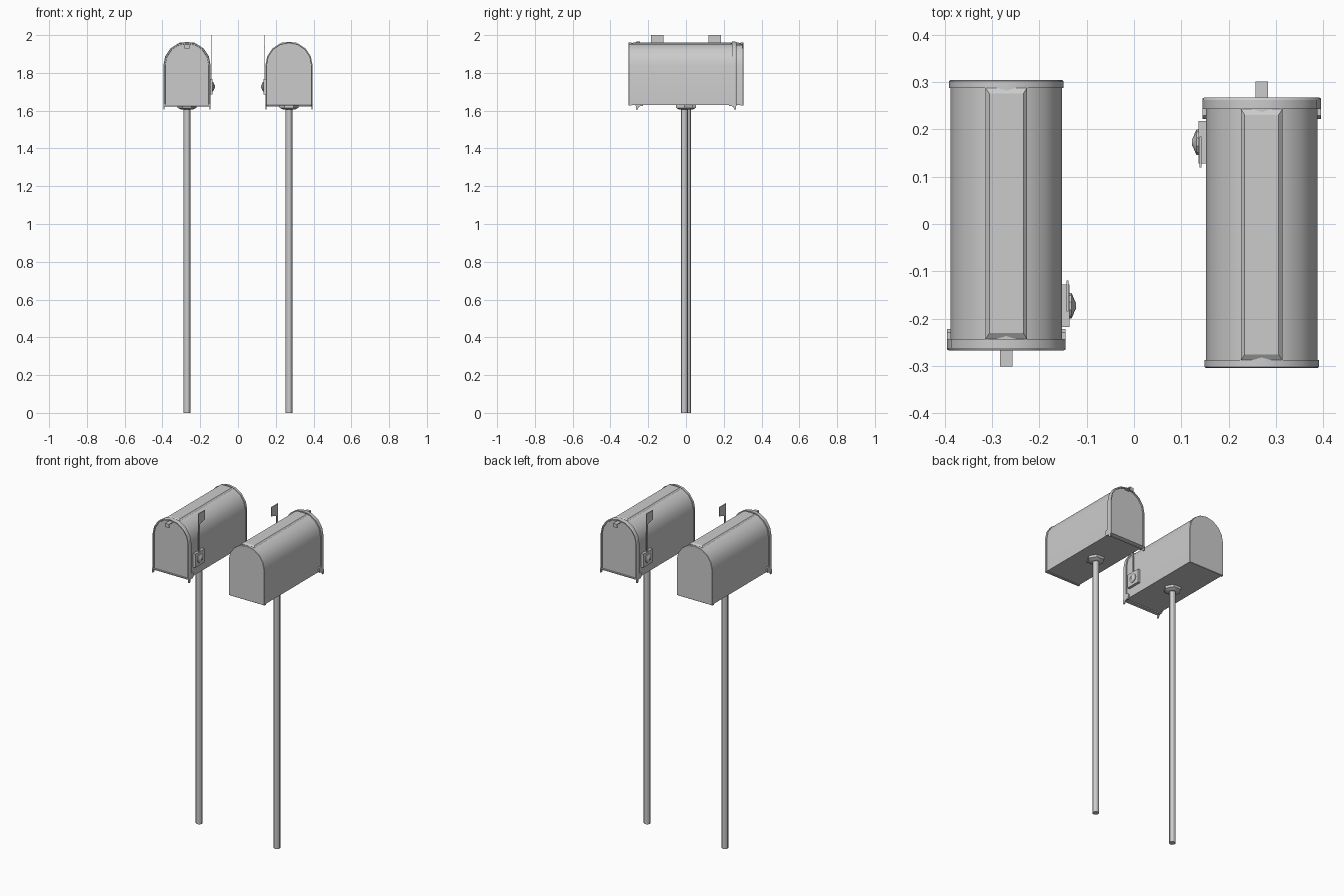
import bpy, bmesh
from math import pi, cos, sin, radians
from mathutils import Matrix, Vector

cube = bpy.data.objects.get("Cube")
if cube:
    bpy.data.objects.remove(cube)

grey = bpy.data.materials.new("galvanised_grey")
grey.use_nodes = True
COLOUR = (0.6, 0.6, 0.6, 1)
grey.diffuse_color = COLOUR
grey.node_tree.nodes["Principled BSDF"].inputs["Base Color"].default_value = COLOUR

OFFSET = 0.27   # distance of each mailbox from the centre
FLOOR = 1.63    # underside of the box
SPRING = 1.84   # height where the arch starts
WALL = 0.118    # half width of the box
parts = []


def finish(name, bm):
    """Place one copy per mailbox; the second is turned half way round."""
    bmesh.ops.recalc_face_normals(bm, faces=bm.faces)
    bm.transform(Matrix.Translation((-OFFSET, 0, 0)))
    for side, angle in (("right", 0), ("left", pi)):
        mesh = bpy.data.meshes.new(f"{side}_{name}")
        bm.to_mesh(mesh)
        mesh.materials.append(grey)
        mesh.transform(Matrix.Rotation(angle, 4, 'Z'))
        obj = bpy.data.objects.new(f"{side}_{name}", mesh)
        bpy.context.collection.objects.link(obj)
        parts.append(obj)
    bm.free()


def loft(bm, rings):
    """Skin a list of equal closed rings and cap both ends."""
    rows = [[bm.verts.new(p) for p in ring] for ring in rings]
    n = len(rows[0])
    for a, b in zip(rows, rows[1:]):
        for i in range(n):
            j = (i + 1) % n
            bm.faces.new((a[i], a[j], b[j], b[i]))
    bm.faces.new(rows[0])
    bm.faces.new(rows[-1])


def arch(w, y, steps=8):
    """Tunnel outline of half width w at depth y."""
    low = FLOOR - (w - WALL)
    curve = [(w * cos(pi * i / steps), y, SPRING + w * sin(pi * i / steps))
             for i in range(steps + 1)]
    return [(w, y, low)] + curve + [(-w, y, low)]


def disc(r, z, sides, y=0.0):
    return [(r * cos(2 * pi * i / sides), y + r * sin(2 * pi * i / sides), z)
            for i in range(sides)]


def side_plate(bm, outline, x0, x1):
    """Plate cut from a (y, z) outline, thick along x."""
    loft(bm, [[(x, y, z) for y, z in outline] for x in (x0, x1)])


def rect(y0, y1, z0, z1):
    return [(y0, z0), (y1, z0), (y1, z1), (y0, z1)]


# Box shell with its folded back cap
bm = bmesh.new()
loft(bm, [arch(w, y) for w, y in ((0.119, 0.304), (0.121, 0.302), (0.121, 0.288),
                                  (WALL, 0.288), (WALL, -0.25))])
finish("box", bm)

# Raised pressing along the roof, tapered at its ends
bm = bmesh.new()
top = SPRING + WALL
loft(bm, [[(x * w, y, z) for x, y in ((-1, -0.243 + e), (1, -0.243 + e),
                                      (1, 0.288 - e), (-1, 0.288 - e))]
          for w, e, z in ((0.044, 0, top - 0.004), (0.036, 0.012, top + 0.004))])
finish("roof_ridge", bm)

# Door with a rolled rim and a recessed face
bm = bmesh.new()
loft(bm, [arch(w, y) for w, y in ((0.116, -0.243), (0.125, -0.243), (0.125, -0.262),
                                  (0.122, -0.267), (0.116, -0.267), (0.115, -0.260))])
finish("door", bm)

# Hinge ears and door feet on both sides
bm = bmesh.new()
ear = [(-0.25, 1.625), (-0.229, 1.625), (-0.222, 1.635), (-0.222, 1.65),
       (-0.229, 1.66), (-0.25, 1.66)]
foot = [(-0.266, 1.635), (-0.266, 1.606), (-0.256, 1.606), (-0.245, 1.635)]
for s in (-1, 1):
    side_plate(bm, ear, s * 0.116, s * 0.125)
    side_plate(bm, foot, s * 0.119, s * 0.125)
finish("door_hinges", bm)

# Pull tab on the door, a strip bent downward
bm = bmesh.new()
tab = [(-0.258, 1.950), (-0.301, 1.950), (-0.301, 1.928), (-0.297, 1.928),
       (-0.297, 1.946), (-0.258, 1.946)]
side_plate(bm, tab, -0.013, 0.013)
finish("pull_tab", bm)

# Flag mount: backing plate and a stepped round pivot
bm = bmesh.new()
side_plate(bm, rect(-0.218, -0.128, 1.685, 1.768), 0.116, 0.134)
pivot = Vector((0, -0.173, 1.727))
rings = []
for r, x in ((0.027, 0.132), (0.027, 0.138), (0.018, 0.142), (0.010, 0.145), (0.008, 0.147)):
    rings.append([(x, pivot.y + a, pivot.z + b) for a, b, _ in disc(r, 0, 10)])
loft(bm, rings)
finish("flag_mount", bm)

# Signal flag: thin arm with a panel at the top
bm = bmesh.new()
flag = [(-0.185, 1.71), (-0.170, 1.71), (-0.170, 1.93), (-0.120, 1.945),
        (-0.120, 2.0), (-0.185, 2.0)]
side_plate(bm, flag, 0.127, 0.131)
finish("signal_flag", bm)

# Post with a hexagonal mounting flange
POST_Y = 0.009
bm = bmesh.new()
loft(bm, [disc(0.0185, z, 12, POST_Y) for z in (0, FLOOR)])
finish("post", bm)
bm = bmesh.new()
loft(bm, [disc(r, z, 6, POST_Y) for r, z in ((0.032, 1.606), (0.050, 1.615), (0.050, 1.632))])
finish("post_flange", bm)

# Soft shading with crisp folds
bpy.ops.object.select_all(action='DESELECT')
for obj in parts:
    obj.select_set(True)
bpy.context.view_layer.objects.active = parts[0]
bpy.ops.object.shade_smooth_by_angle(angle=radians(30))
